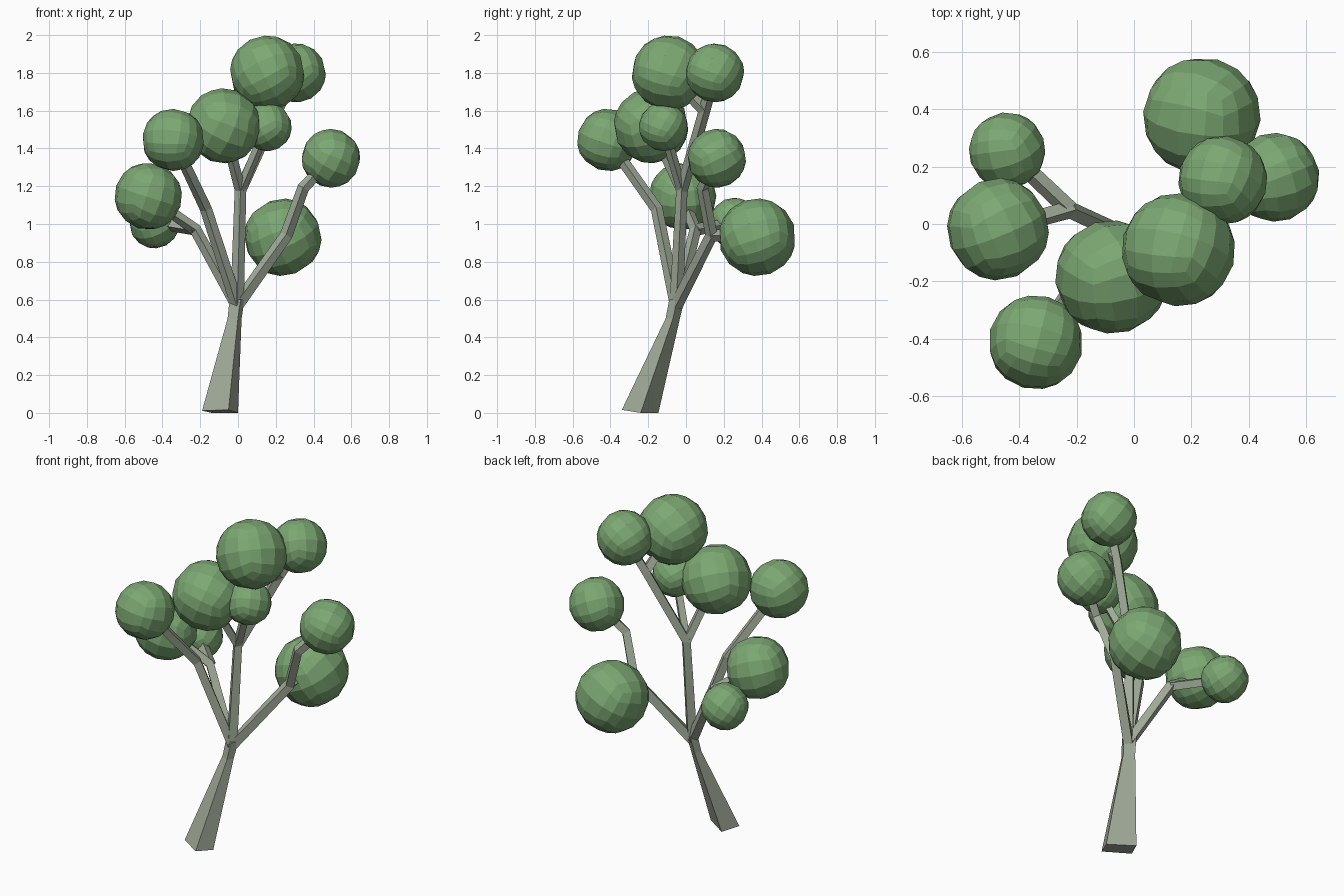
import bpy, bmesh, random
from mathutils import Vector, Euler

if "Cube" in bpy.data.objects:
    bpy.data.objects.remove(bpy.data.objects["Cube"])

random.seed(4)


def material(name, color):
    m = bpy.data.materials.new(name)
    m.diffuse_color = (*color, 1)
    m.use_nodes = True
    m.node_tree.nodes["Principled BSDF"].inputs["Base Color"].default_value = m.diffuse_color
    return m


BARK = material("bark", (0.36, 0.41, 0.32))
LEAF = material("leaf", (0.20, 0.39, 0.17))


def finish(name, bm, mat):
    bmesh.ops.recalc_face_normals(bm, faces=bm.faces)
    me = bpy.data.meshes.new(name)
    bm.to_mesh(me)
    bm.free()
    me.materials.append(mat)
    ob = bpy.data.objects.new(name, me)
    bpy.context.collection.objects.link(ob)


def loft(name, rings):
    bm = bmesh.new()
    loops = [[bm.verts.new(p) for p in ring] for ring in rings]
    for lo, hi in zip(loops, loops[1:]):
        for i in range(4):
            j = (i + 1) % 4
            bm.faces.new((lo[i], lo[j], hi[j], hi[i]))
    bm.faces.new(loops[0])
    bm.faces.new(loops[-1])
    finish(name, bm, BARK)


def limb(name, points, r0=0.032, r1=0.03):
    # four-sided stick following a path, one corner towards +x
    pts = [Vector(p) for p in points]
    rings = []
    for i, p in enumerate(pts):
        d = Vector()
        if i > 0:
            d += (p - pts[i - 1]).normalized()
        if i < len(pts) - 1:
            d += (pts[i + 1] - p).normalized()
        d.normalize()
        a = (Vector((1, 0, 0)) - d * d.x).normalized()
        b = d.cross(a)
        r = r0 + (r1 - r0) * i / (len(pts) - 1)
        rings.append([p + a * r, p + b * r, p - a * r, p - b * r])
    loft(name, rings)


def foliage(name, center, r):
    # ball made from a 4 x 4 gridded cube, turned at random
    bm = bmesh.new()
    bmesh.ops.create_cube(bm, size=2)
    bmesh.ops.subdivide_edges(bm, edges=bm.edges[:], cuts=3, use_grid_fill=True)
    rot = Euler([random.uniform(-0.6, 0.6) for _ in range(3)]).to_matrix()
    for v in bm.verts:
        v.co = rot @ v.co.normalized() * r + Vector(center)
    finish(name, bm, LEAF)


# Trunk: skewed square section, flared and leaning at the foot
section = [(0.095, 0.003, 0.0), (0.045, -0.097, 0.016),
           (-0.095, -0.003, 0.012), (-0.045, 0.097, 0.0)]
trunk = [((-0.095, -0.243, 0.0), 1.0, 1), ((-0.018, -0.07, 0.5), 0.39, 0),
         ((-0.005, -0.048, 0.6), 0.42, 0)]
loft("trunk", [[(c[0] + x * s, c[1] + y * s, c[2] + z * t) for x, y, z in section]
               for c, s, t in trunk])

# Foliage centres
balls = {
    "top": ((0.155, -0.09, 1.80), 0.199),
    "top_back": ((0.31, 0.153, 1.80), 0.156),
    "middle": ((-0.077, -0.185, 1.52), 0.199),
    "left_front": ((-0.343, -0.413, 1.445), 0.166),
    "inner": ((0.155, -0.12, 1.515), 0.13),
    "right": ((0.492, 0.163, 1.348), 0.156),
    "right_low": ((0.237, 0.377, 0.93), 0.206),
    "left": ((-0.475, -0.018, 1.147), 0.179),
    "left_low": ((-0.443, 0.256, 1.005), 0.134),
}
for n, (c, r) in balls.items():
    foliage("foliage_" + n, c, r)
C = {n: c for n, (c, r) in balls.items()}

# Branches
fork = (-0.005, -0.052, 0.57)
mid = (0.013, -0.022, 1.18)
upper = (0.205, 0.098, 1.60)
right = (0.255, 0.135, 0.94)
left = (-0.225, 0.05, 0.97)

limb("branch_middle", [fork, mid, C["middle"]], 0.036, 0.026)
limb("branch_top_back", [mid, upper, C["top_back"]])
limb("branch_top", [upper, C["top"]])
limb("branch_inner", [mid, C["inner"]], 0.028, 0.026)
limb("branch_left_front", [fork, (-0.17, -0.155, 1.08), C["left_front"]], 0.034)
limb("branch_right", [fork, right, (0.345, 0.088, 1.19), C["right"]], 0.036)
limb("branch_right_low", [right, C["right_low"]])
limb("branch_left", [fork, left, C["left"]], 0.034)
limb("branch_left_low", [left, C["left_low"]])
